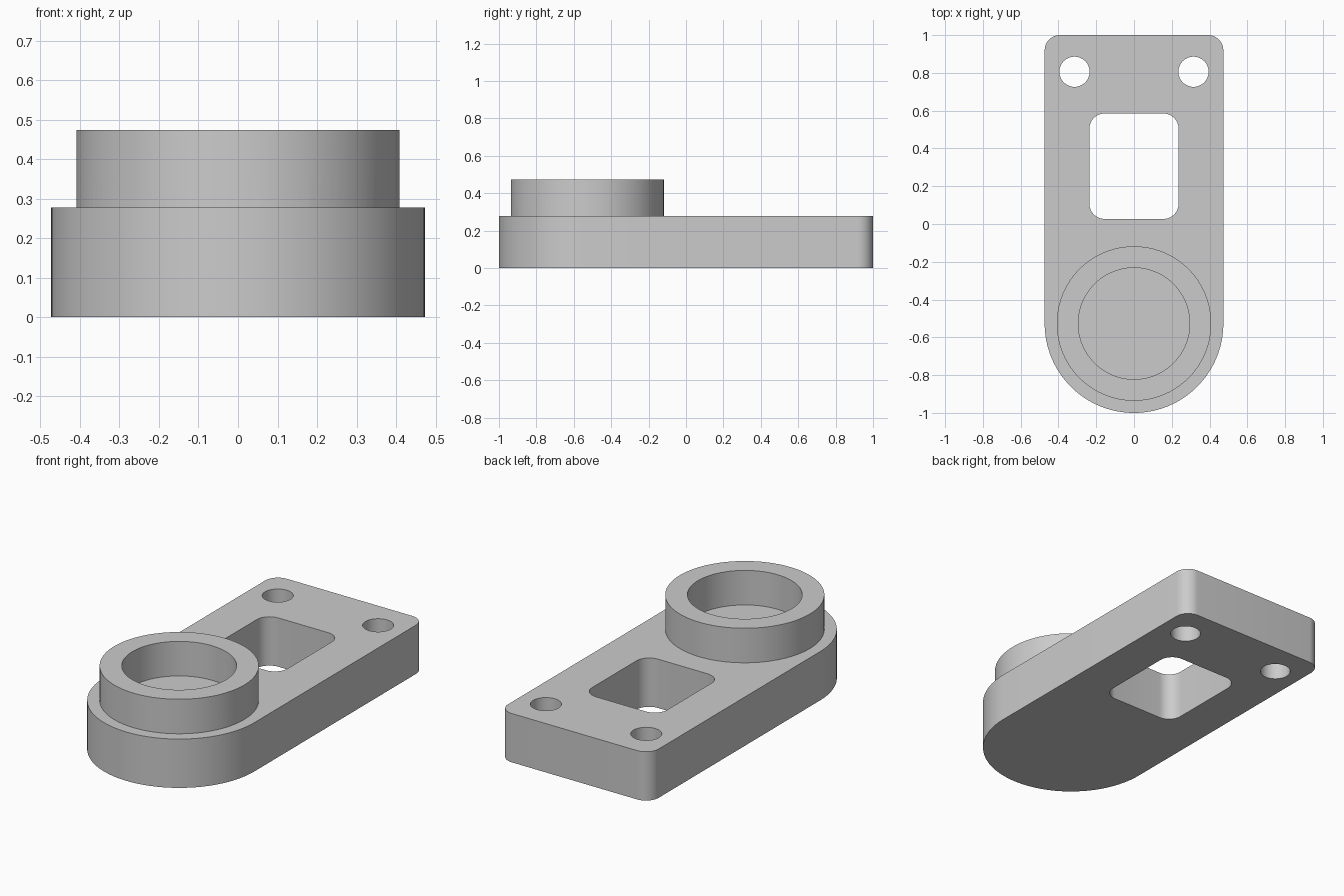
import bpy
from math import cos, sin, pi

cube = bpy.data.objects.get("Cube")
if cube:
    bpy.data.objects.remove(cube, do_unlink=True)

# Plate and boss dimensions
HALF_W, LENGTH, PLATE_H, TOP = 0.473, 1.0, 0.277, 0.473
ROUND_Y = HALF_W - LENGTH
SINK = 0.03

grey = bpy.data.materials.new("plain grey")
grey.use_nodes = True
colour = (0.6, 0.6, 0.6, 1)
grey.diffuse_color = colour
grey.node_tree.nodes["Principled BSDF"].inputs["Base Color"].default_value = colour


def arc(cx, cy, r, start, end, steps):
    return [(cx + r * cos(start + (end - start) * i / steps),
             cy + r * sin(start + (end - start) * i / steps)) for i in range(steps + 1)]


def circle(cx, cy, r, steps=96):
    return arc(cx, cy, r, 0, 2 * pi, steps)[:-1]


def rounded_rect(x, y0, y1, r):
    corners = [(x - r, y1 - r), (r - x, y1 - r), (r - x, y0 + r), (x - r, y0 + r)]
    return [p for k, (cx, cy) in enumerate(corners)
            for p in arc(cx, cy, r, k * pi / 2, (k + 1) * pi / 2, 12)]


def extrude_outlines(name, outlines, z0, z1):
    """Fill the first outline, leave the others as holes, and extrude from z0 to z1."""
    curve = bpy.data.curves.new(name + "_outline", "CURVE")
    curve.dimensions = "2D"
    curve.fill_mode = "BOTH"
    curve.extrude = (z1 - z0) / 2
    for points in outlines:
        spline = curve.splines.new("POLY")
        spline.points.add(len(points) - 1)
        for point, (x, y) in zip(spline.points, points):
            point.co = (x, y, 0, 1)
        spline.use_cyclic_u = True
    obj = bpy.data.objects.new(name, curve)
    bpy.context.collection.objects.link(obj)
    obj.location.z = (z0 + z1) / 2
    bpy.ops.object.select_all(action="DESELECT")
    obj.select_set(True)
    bpy.context.view_layer.objects.active = obj
    bpy.ops.object.convert(target="MESH")
    obj = bpy.context.object
    bpy.ops.object.transform_apply(location=True, rotation=False, scale=False)
    bpy.ops.object.mode_set(mode="EDIT")
    bpy.ops.mesh.select_all(action="SELECT")
    bpy.ops.mesh.remove_doubles(threshold=0.0001)
    bpy.ops.mesh.normals_make_consistent(inside=False)
    bpy.ops.object.mode_set(mode="OBJECT")
    obj.data.materials.clear()
    obj.data.materials.append(grey)
    return obj


# Boss ring, sunk a little so that it joins the plate cleanly
ring = extrude_outlines("boss_ring", [circle(0, ROUND_Y, 0.409), circle(0, ROUND_Y, 0.295)],
                        PLATE_H - SINK, TOP)

# Mounting plate: round front end, filleted back corners, window and two bolt holes
r = 0.08
outline = (arc(HALF_W - r, LENGTH - r, r, 0, pi / 2, 12)
           + arc(r - HALF_W, LENGTH - r, r, pi / 2, pi, 12)
           + arc(0, ROUND_Y, HALF_W, pi, 2 * pi, 64))
holes = [circle(side * 0.315, 0.806, 0.08, 48) for side in (-1, 1)]
window = rounded_rect(0.236, 0.027, 0.585, 0.08)
plate = extrude_outlines("mounting_plate", [outline, window] + holes, 0, PLATE_H)

# Join the ring to the plate as one solid
union = plate.modifiers.new("join_ring", "BOOLEAN")
union.operation = "UNION"
union.solver = "EXACT"
union.object = ring
bpy.ops.object.modifier_apply(modifier=union.name)
bpy.data.objects.remove(ring, do_unlink=True)
plate.name = "mounting_plate_with_boss"
bpy.ops.object.shade_smooth_by_angle(angle=pi / 6)
